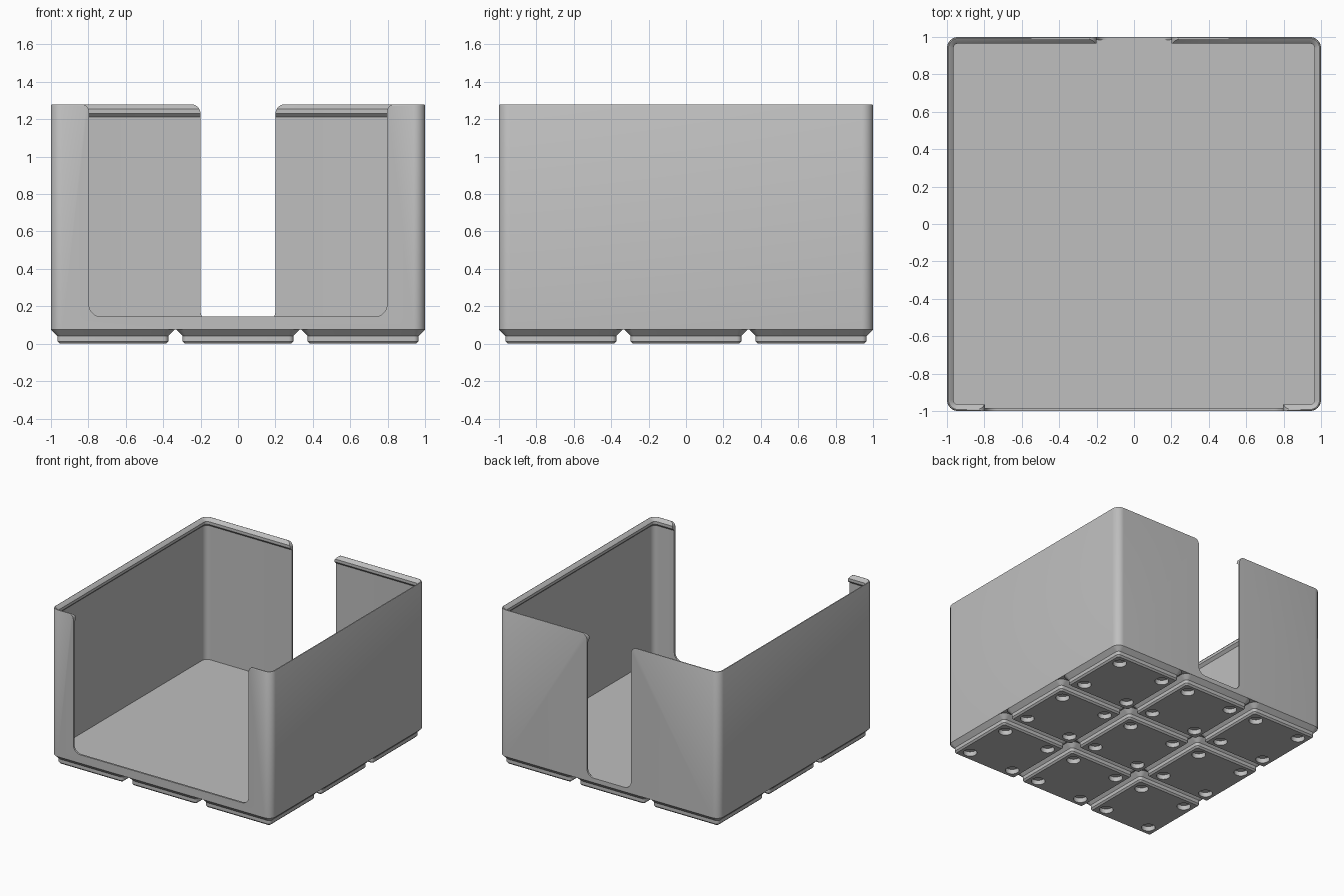
import bpy, bmesh, math

if "Cube" in bpy.data.objects:
    bpy.data.objects.remove(bpy.data.objects["Cube"], do_unlink=True)

PITCH = 0.6693    # spacing of the feet
FOOT_TOP = 0.0757
FLOOR = 0.112
TOP = 1.28
CORNER = 0.06

grey = bpy.data.materials.new("plain grey")
grey.use_nodes = True
colour = (0.52, 0.52, 0.52, 1)
grey.diffuse_color = colour
grey.node_tree.nodes["Principled BSDF"].inputs["Base Color"].default_value = colour


def arc(cx, cy, r, start, end, steps=8):
    angles = [math.radians(start + (end - start) * i / steps) for i in range(steps + 1)]
    return [(cx + r * math.cos(a), cy + r * math.sin(a)) for a in angles]


def rounded_square(half, r):
    points = []
    for i, (sx, sy) in enumerate([(1, 1), (-1, 1), (-1, -1), (1, -1)]):
        points += arc(sx * (half - r), sy * (half - r), r, 90 * i, 90 * i + 90)
    return points


def loft(name, rings):
    """Closed solid through rings of equal point count."""
    bm = bmesh.new()
    loops = [[bm.verts.new(p) for p in ring] for ring in rings]
    n = len(loops[0])
    for low, high in zip(loops, loops[1:]):
        for i in range(n):
            j = (i + 1) % n
            bm.faces.new((low[i], low[j], high[j], high[i]))
    bm.faces.new(loops[0][::-1])
    bm.faces.new(loops[-1])
    bmesh.ops.recalc_face_normals(bm, faces=bm.faces)
    mesh = bpy.data.meshes.new(name)
    bm.to_mesh(mesh)
    bm.free()
    mesh.materials.append(grey)
    obj = bpy.data.objects.new(name, mesh)
    bpy.context.collection.objects.link(obj)
    return obj


def square_loft(name, sections):
    return loft(name, [[(x, y, z) for x, y in rounded_square(half, r)]
                       for half, r, z in sections])


def activate(obj):
    bpy.ops.object.select_all(action="DESELECT")
    obj.select_set(True)
    bpy.context.view_layer.objects.active = obj


def cut(obj, cutter):
    cutter.hide_render = True
    mod = obj.modifiers.new("cut", "BOOLEAN")
    mod.operation = "DIFFERENCE"
    mod.solver = "EXACT"
    mod.object = cutter
    activate(obj)
    bpy.ops.object.modifier_apply(modifier=mod.name)
    bpy.data.objects.remove(cutter, do_unlink=True)


def smooth(obj):
    activate(obj)
    bpy.ops.object.shade_smooth_by_angle(angle=math.radians(30))


def slot_cutter(name, half, bottom, r_low, r_top, y0, y1):
    """Upright slot with rounded foot and flared mouth."""
    side = arc(half - r_low, bottom + r_low, r_low, -90, 0)
    side += arc(half + r_top, TOP - r_top, r_top, 180, 90)
    side.append((half + r_top, TOP + 0.1))
    outline = side + [(-x, z) for x, z in reversed(side)]
    return loft(name, [[(x, y, z) for x, z in outline] for y in (y0, y1)])


# Open box: outer wall, stacking lip, thin inner wall, floor
wall_profile = [
    (0, FOOT_TOP), (0, 1.272), (0.003, 1.278), (0.008, TOP), (0.012, 1.278),
    (0.035, 1.255), (0.035, 1.232), (0.015, 1.212), (0.015, FLOOR),
]
box = square_loft("box_body", [(1 - w, CORNER - w, z) for w, z in wall_profile])

# Wide front opening and narrow back slot
cut(box, slot_cutter("front_cutter", 0.797, 0.145, 0.065, 0.04, -1.1, -0.9))
cut(box, slot_cutter("back_cutter", 0.2, FLOOR + 0.0005, 0.06, 0.05, 0.9, 1.1))
smooth(box)

# Stepped foot with four round pockets underneath
foot = square_loft("foot", [
    (0.284, 0.0128, 0), (0.2965, 0.0255, 0.0127),
    (0.2965, 0.0255, 0.0414), (0.3307, CORNER, FOOT_TOP),
])
for sx in (-1, 1):
    for sy in (-1, 1):
        bpy.ops.mesh.primitive_cylinder_add(
            vertices=40, radius=0.0518, depth=0.0764,
            location=(sx * 0.207, sy * 0.207, 0))
        pocket = bpy.context.object
        pocket.data.materials.append(grey)
        cut(foot, pocket)
smooth(foot)

# Three by three grid of feet
for row in (-1, 0, 1):
    for col in (-1, 0, 1):
        copy = foot if (row, col) == (0, 0) else foot.copy()
        if copy is not foot:
            bpy.context.collection.objects.link(copy)
        copy.location = (col * PITCH, row * PITCH, 0)
        copy.name = f"foot_{row + 2}_{col + 2}"
